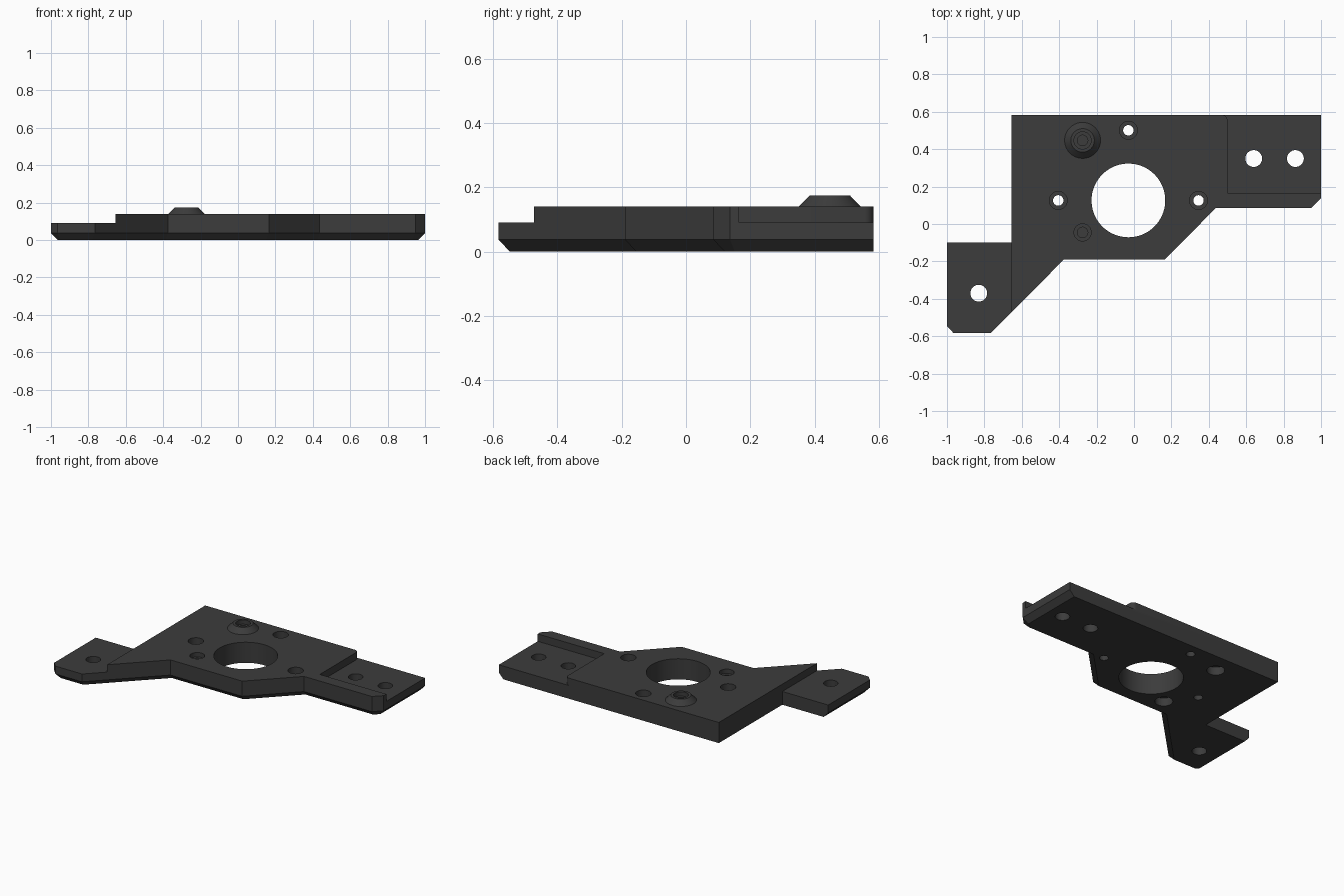
import bpy, bmesh, math
from mathutils import Vector
from mathutils.geometry import intersect_line_line_2d

if "Cube" in bpy.data.objects:
    bpy.data.objects.remove(bpy.data.objects["Cube"])

dark = bpy.data.materials.new("dark grey plastic")
dark.diffuse_color = (0.045, 0.045, 0.045, 1)
dark.use_nodes = True
dark.node_tree.nodes["Principled BSDF"].inputs["Base Color"].default_value = dark.diffuse_color


def loft(name, rings):
    """Solid through matching closed rings of (x, y, z) points, capped at both ends."""
    bm = bmesh.new()
    loops = [[bm.verts.new(p) for p in ring] for ring in rings]
    n = len(loops[0])
    bm.faces.new(loops[0])
    bm.faces.new(loops[-1])
    for a, b in zip(loops, loops[1:]):
        for i in range(n):
            j = (i + 1) % n
            bm.faces.new((a[i], a[j], b[j], b[i]))
    bmesh.ops.recalc_face_normals(bm, faces=bm.faces[:])
    mesh = bpy.data.meshes.new(name)
    bm.to_mesh(mesh)
    bm.free()
    mesh.materials.append(dark)
    ob = bpy.data.objects.new(name, mesh)
    bpy.context.collection.objects.link(ob)
    return ob


def prism(name, pts, z0, z1):
    return loft(name, [[(x, y, z) for x, y in pts] for z in (z0, z1)])


def cone(name, x, y, r0, r1, z0, z1, seg=40):
    ang = [2 * math.pi * i / seg for i in range(seg)]
    return loft(name, [[(x + r * math.cos(a), y + r * math.sin(a), z) for a in ang]
                       for r, z in ((r0, z0), (r1, z1))])


def combine(target, tool, operation):
    mod = target.modifiers.new("shape", 'BOOLEAN')
    mod.operation, mod.object, mod.solver = operation, tool, 'EXACT'
    bpy.context.view_layer.objects.active = target
    bpy.ops.object.modifier_apply(modifier=mod.name)
    bpy.data.objects.remove(tool)


def inset(pts, dists):
    """Move each edge of a counter-clockwise outline inwards by its own distance."""
    lines = []
    for i, d in enumerate(dists):
        a, b = Vector(pts[i]), Vector(pts[(i + 1) % len(pts)])
        t = (b - a).normalized()
        shift = Vector((-t.y, t.x)) * d
        lines.append((a + shift - t * 3, b + shift + t * 3))
    return [intersect_line_line_2d(*lines[i - 1], *lines[i]) for i in range(len(pts))]


# Plate outline, counter-clockwise; lower edge bevelled except at the back and inner left
outline = [(-0.655, 0.583), (-0.655, -0.1), (-1, -0.1), (-1, -0.547), (-0.965, -0.583),
           (-0.765, -0.583), (-0.375, -0.19), (0.165, -0.19), (0.437, 0.085),
           (0.948, 0.085), (1, 0.137), (1, 0.583)]
foot = inset(outline, [0, 0] + [0.035] * 9 + [0])
plate = loft("motor_mount_plate", [[(x, y, z) for x, y in ring] for ring, z in
                                   ((foot, 0), (outline, 0.037), (outline, 0.14))])

# Lowered left tab
combine(plate, prism("tab_cutter", [(-1.1, -0.7), (-0.655, -0.7), (-0.655, -0.05),
                                    (-1.1, -0.05)], 0.09, 0.3), 'DIFFERENCE')
# Lowered right pocket with a rounded back corner
arc = [(0.47 + 0.03 * math.cos(a), 0.553 + 0.03 * math.sin(a))
       for a in (math.radians(90 - 15 * i) for i in range(7))]
combine(plate, prism("pocket_cutter", [(0.5, 0.165), (1.1, 0.165), (1.1, 0.7),
                                       (0.47, 0.7)] + arc, 0.09, 0.3), 'DIFFERENCE')

# Conical boss
combine(plate, cone("boss", -0.275, 0.447, 0.106, 0.063, 0.13, 0.174), 'UNION')

# Holes: x, y, radius, bottom, top
holes = [(-0.03, 0.126, 0.197, -0.1, 0.3)]
for x, y in ((0.64, 0.35), (0.863, 0.35), (-0.83, -0.37)):      # mounting holes
    holes.append((x, y, 0.045, -0.1, 0.3))
for x, y in ((-0.03, 0.501), (-0.405, 0.126), (0.345, 0.126)):  # counterbored screw holes
    holes += [(x, y, 0.048, 0.06, 0.3), (x, y, 0.028, -0.1, 0.2)]
for x, y, top in ((-0.275, -0.045, 0.11), (-0.275, 0.447, 0.145)):  # blind holes
    holes += [(x, y, 0.046, top, 0.3), (x, y, 0.028, 0.062, 0.25), (x, y, 0.055, -0.1, 0.055)]
for x, y, r, z0, z1 in holes:
    seg = 96 if r > 0.1 else 32
    combine(plate, cone("hole_cutter", x, y, r, r, z0, z1, seg), 'DIFFERENCE')

# Smooth round walls, keep hard edges
plate.select_set(True)
bpy.context.view_layer.objects.active = plate
bpy.ops.object.shade_smooth_by_angle(angle=math.radians(25))
